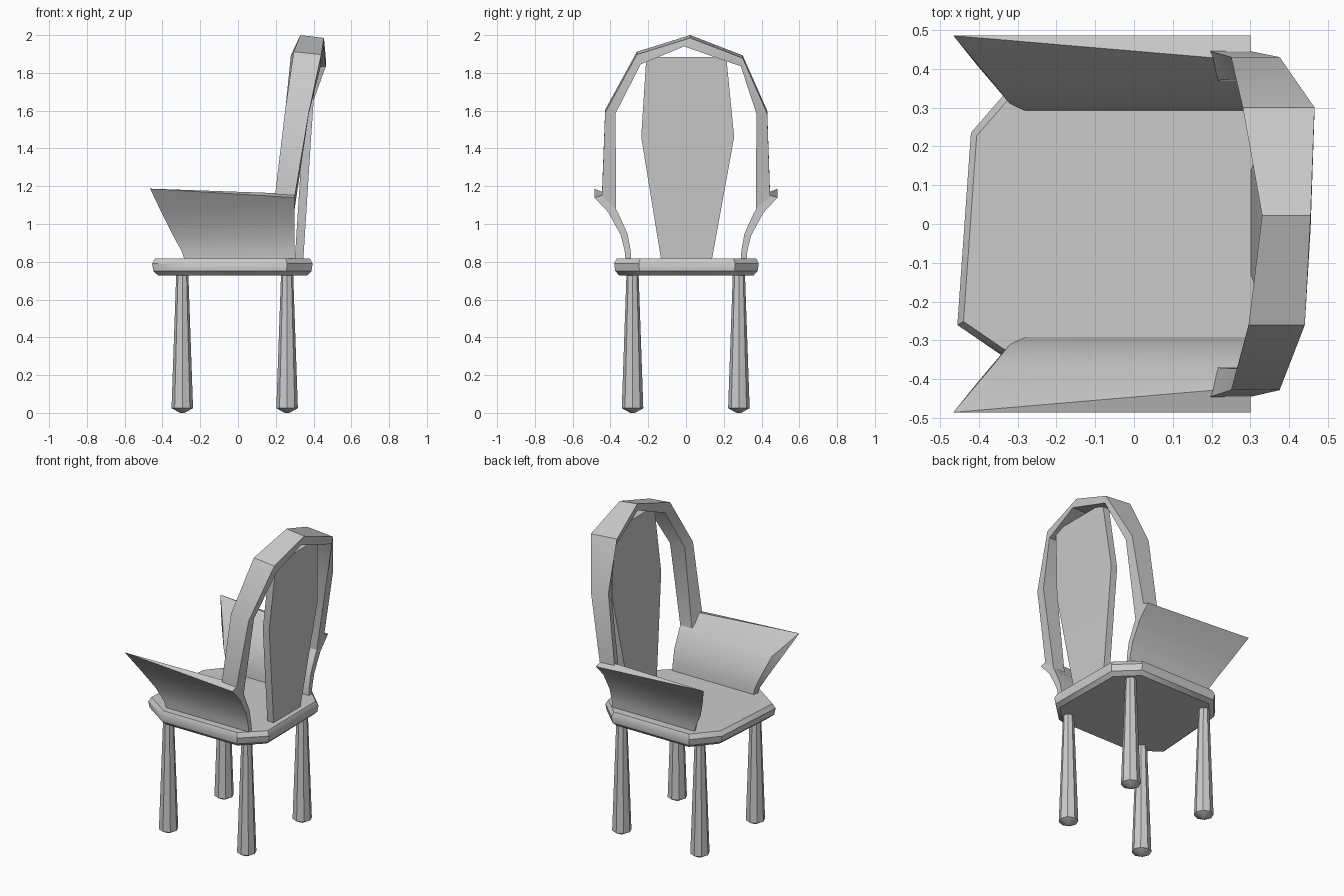
import bpy, bmesh
from math import cos, sin, pi, radians

if "Cube" in bpy.data.objects:
    bpy.data.objects.remove(bpy.data.objects["Cube"])


def loft(name, rings, angle=35):
    """Skin a list of equal-length vertex rings and cap both ends."""
    bm = bmesh.new()
    rows = [[bm.verts.new(p) for p in r] for r in rings]
    n = len(rows[0])
    for a, b in zip(rows, rows[1:]):
        for i in range(n):
            j = (i + 1) % n
            bm.faces.new((a[i], a[j], b[j], b[i]))
    bm.faces.new(rows[0][::-1])
    bm.faces.new(rows[-1])
    bmesh.ops.remove_doubles(bm, verts=bm.verts, dist=0.0005)
    bmesh.ops.recalc_face_normals(bm, faces=bm.faces)
    me = bpy.data.meshes.new(name)
    bm.to_mesh(me)
    bm.free()
    ob = bpy.data.objects.new(name, me)
    bpy.context.collection.objects.link(ob)
    bpy.ops.object.select_all(action='DESELECT')
    ob.select_set(True)
    bpy.context.view_layer.objects.active = ob
    bpy.ops.object.shade_smooth_by_angle(angle=radians(angle))
    return ob


# seat: chamfered octagon with a rounded edge
outline = [(-.455, -.26), (-.28, -.38), (.26, -.38), (.395, -.25),
           (.39, .26), (.26, .385), (-.29, .385), (-.42, .235)]
loft("seat", [[(x * s, y * s, z) for x, y in outline]
              for z, s in ((.728, .93), (.75, .985), (.79, 1), (.818, .965))])

# legs: tapered posts with a shallow pointed foot
for end, cx in (("front", -.295), ("back", .26)):
    for side, cy in (("left", .28), ("right", -.283)):
        loft(f"{end}_{side}_leg",
             [[(cx + r * cos(i * pi / 4), cy + r * sin(i * pi / 4), z) for i in range(8)]
              for z, r in ((0, .012), (.025, .057), (.74, .032))])

# arm panels: flared curved boards, front edge raked to a point
# each row: inner (front x, y, z), outer (front x, y, z)
arm = [((-.27, .29, .80), (-.28, .32, .80)),
       ((-.285, .293, .86), (-.30, .325, .86)),
       ((-.32, .31, .95), (-.345, .345, .94)),
       ((-.36, .36, 1.06), (-.405, .41, 1.06))]
for side, s in (("left", 1), ("right", -1)):
    rings = [[(i[0], s * i[1], i[2]), (o[0], s * o[1], o[2]),
              (.3, s * o[1], o[2]), (.3, s * i[1], i[2])] for i, o in arm]
    tip = (-.465, s * .485, 1.187)
    rings.append([tip, tip, (.3, s * .485, 1.14), (.3, s * .42, 1.16)])
    loft(f"{side}_arm_panel", rings)

# back hoop: faceted arch band (outer y, z, inner y, z, front x, back x)
hoop = [(-.445, 1.16, -.37, 1.08, .197, .30),
        (-.428, 1.605, -.373, 1.585, .25, .375),
        (-.26, 1.912, -.24, 1.845, .295, .44),
        (.022, 2.0, -.01, 1.94, .33, .455),
        (.30, 1.893, .29, 1.835, .28, .465),
        (.43, 1.60, .373, 1.585, .25, .375),
        (.445, 1.16, .37, 1.08, .197, .30)]
loft("back_hoop", [[(f, yo, zo), (b, yo, zo - .015), (b, yi, zi), (f + .02, yi, zi)]
                   for yo, zo, yi, zi, f, b in hoop])

# back splat: leaning vase-shaped board (z, left y, right y, front x)
splat = [(.80, -.13, .135, .30), (1.46, -.237, .255, .342), (1.885, -.21, .213, .372)]
loft("back_splat", [[(x, a, z), (x + .045, a, z), (x + .045, b, z), (x, b, z)]
                    for z, a, b, x in splat], 20)
